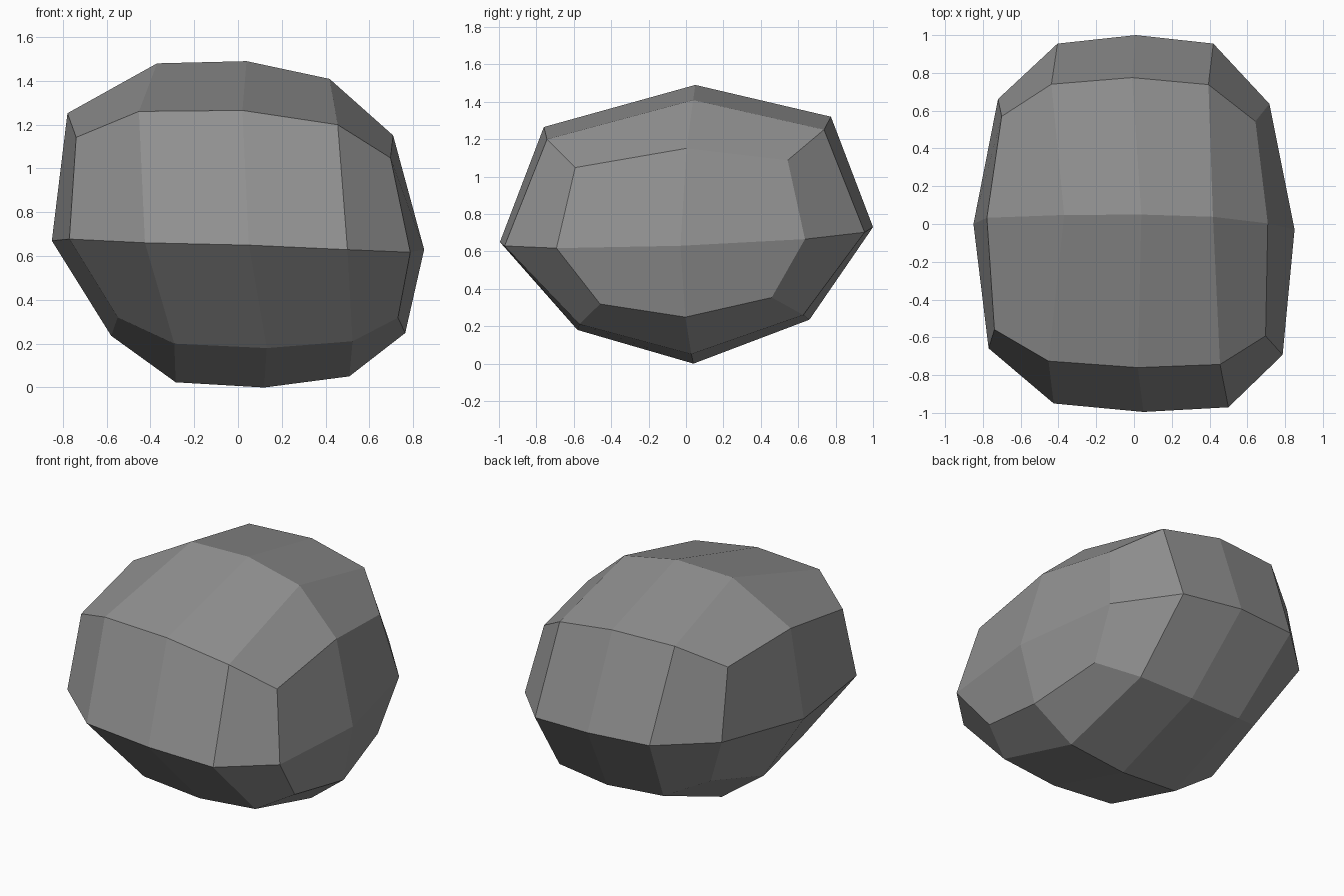
import bpy
import bmesh

default_cube = bpy.data.objects.get("Cube")
if default_cube:
    bpy.data.objects.remove(default_cube, do_unlink=True)


def make_material(name, colour):
    material = bpy.data.materials.new(name)
    material.use_nodes = True
    material.diffuse_color = colour
    material.node_tree.nodes["Principled BSDF"].inputs["Base Color"].default_value = colour
    return material


stone_grey = make_material("stone_grey", (0.28, 0.28, 0.28, 1))

# Eight-sided cross-section (y, height above the middle), from the front over the top
SECTION = [(-0.995, -0.04), (-0.76, 0.575), (0.05, 0.80), (0.775, 0.63),
           (1.0, 0.04), (0.66, -0.455), (0.04, -0.69), (-0.58, -0.51)]

# Which x level each section corner uses: top, upper, middle, lower, bottom
LEVELS = ["middle", "upper", "top", "upper", "middle", "lower", "bottom", "lower"]


def slice_of_rock(top, upper, middle, lower, bottom,
                  skew, depth, rise, drop, height, shift=0, is_end=False):
    """Settings for one cross-section of the rock."""
    return dict(top=top, upper=upper, middle=middle, lower=lower, bottom=bottom,
                skew=skew, depth=depth, rise=rise, drop=drop,
                height=height, shift=shift, is_end=is_end)


slices = [
    slice_of_rock(-0.78, -0.72, -0.745, -0.535, -0.58, skew=0.025, depth=0.735,
                  rise=0.76, drop=0.755, height=0.705, is_end=True),
    slice_of_rock(-0.37, -0.445, -0.415, -0.285, -0.285, skew=0.01, depth=0.955,
                  rise=0.975, drop=0.98, height=0.70),
    slice_of_rock(0.04, 0.005, 0.03, 0.12, 0.12, skew=-0.02, depth=1,
                  rise=1, drop=1, height=0.69),
    slice_of_rock(0.42, 0.425, 0.46, 0.50, 0.51, skew=-0.04, depth=0.965,
                  rise=0.93, drop=0.89, height=0.665, shift=-0.01),
    slice_of_rock(0.71, 0.67, 0.752, 0.71, 0.765, skew=-0.035, depth=0.74,
                  rise=0.71, drop=0.63, height=0.64, shift=-0.03, is_end=True),
]


def add_ring(bm, settings):
    """Place the scaled cross-section; the end rings are rounder-cornered."""
    ring = []
    for index, (y, z) in enumerate(SECTION):
        side_middle = index % 2 == 0
        tuck = 0.9 if settings["is_end"] and side_middle else 1
        stretch = settings["rise"] if z > 0 else settings["drop"]
        ring.append(bm.verts.new((
            settings[LEVELS[index]] + settings["skew"] * y,
            y * settings["depth"] * tuck + settings["shift"],
            settings["height"] + z * stretch * tuck)))
    return ring


def add_cap(bm, ring, centre):
    """Close an end with four quads meeting at a raised centre."""
    hub = bm.verts.new(centre)
    count = len(ring)
    for i in range(0, count, 2):
        bm.faces.new((hub, ring[i], ring[(i + 1) % count], ring[(i + 2) % count]))


# Boulder body: rings joined along x, then capped
bm = bmesh.new()
rings = [add_ring(bm, settings) for settings in slices]
for near, far in zip(rings, rings[1:]):
    for i in range(len(near)):
        j = (i + 1) % len(near)
        bm.faces.new((near[i], near[j], far[j], far[i]))
add_cap(bm, rings[0], (-0.85, 0, 0.67))
add_cap(bm, rings[-1], (0.85, -0.03, 0.63))
bmesh.ops.recalc_face_normals(bm, faces=bm.faces)

mesh = bpy.data.meshes.new("boulder")
bm.to_mesh(mesh)
bm.free()
mesh.materials.append(stone_grey)
boulder = bpy.data.objects.new("boulder", mesh)
bpy.context.collection.objects.link(boulder)
